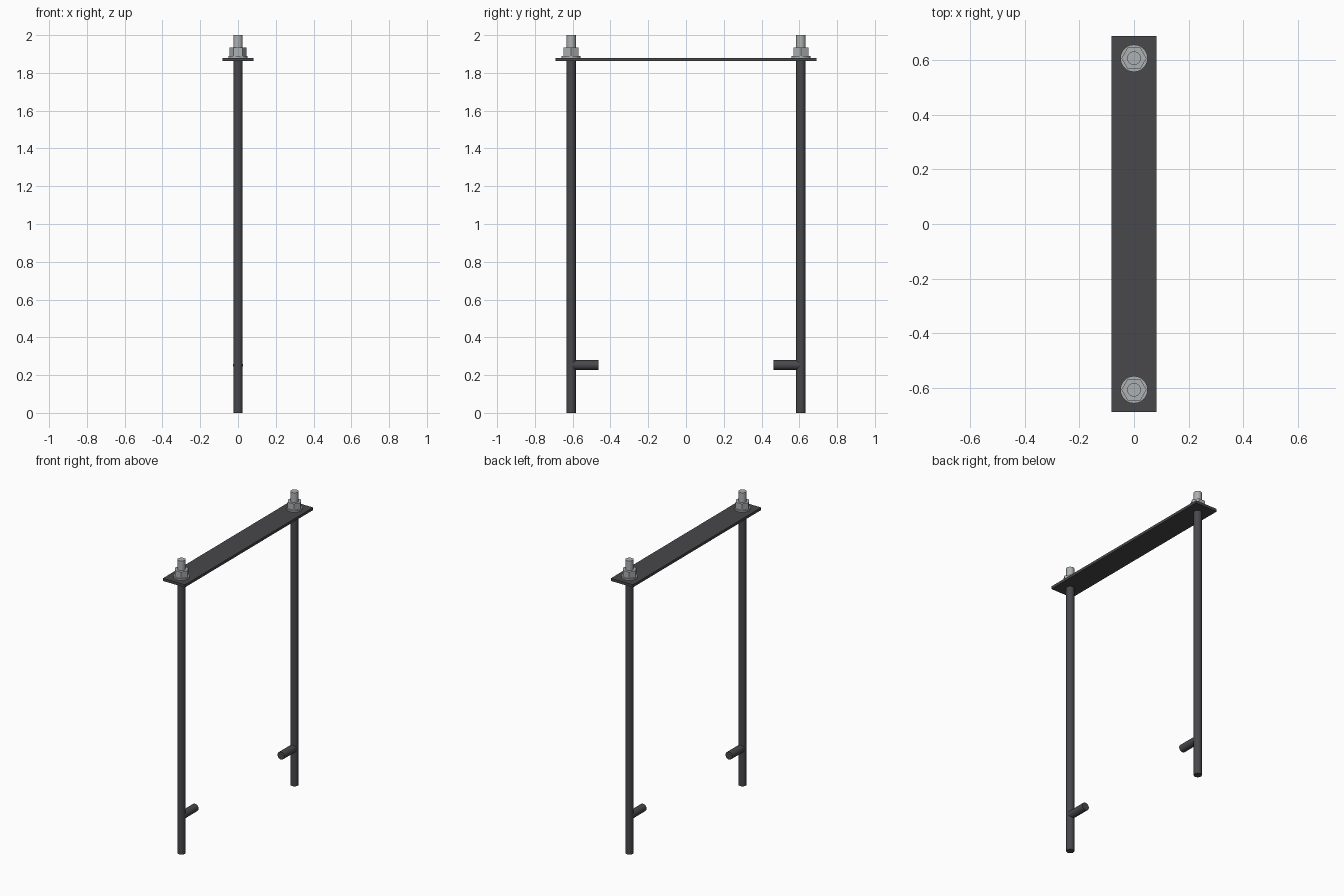
import bpy
from math import radians

if "Cube" in bpy.data.objects:
    bpy.data.objects.remove(bpy.data.objects["Cube"], do_unlink=True)


def make_material(name, colour):
    mat = bpy.data.materials.new(name)
    mat.use_nodes = True
    mat.diffuse_color = colour
    mat.node_tree.nodes["Principled BSDF"].inputs["Base Color"].default_value = colour
    return mat


dark_steel = make_material("dark steel", (0.065, 0.063, 0.07, 1))
zinc = make_material("zinc", (0.42, 0.44, 0.45, 1))

ROD_Y = 0.608
ROD_R = 0.025
PLATE_BOTTOM, PLATE_TOP = 1.862, 1.88


def finish(name, mat, smooth=True):
    obj = bpy.context.object
    obj.name = name
    obj.data.materials.append(mat)
    if smooth:
        bpy.ops.object.shade_smooth_by_angle(angle=radians(35))
    return obj


def upright(name, y, z0, z1, radius, mat, sides=24):
    """Vertical cylinder or prism between two heights."""
    bpy.ops.mesh.primitive_cylinder_add(
        vertices=sides, radius=radius, depth=z1 - z0, location=(0, y, (z0 + z1) / 2))
    return finish(name, mat, smooth=sides > 6)


# Flat strap joining both rods
bpy.ops.mesh.primitive_cube_add(size=1, location=(0, 0, (PLATE_BOTTOM + PLATE_TOP) / 2))
bpy.context.object.scale = (0.166, 1.38, PLATE_TOP - PLATE_BOTTOM)
bpy.ops.object.transform_apply(location=False, rotation=False, scale=True)
finish("top_plate", dark_steel, smooth=False)

for side, s in (("front", -1), ("back", 1)):
    y = s * ROD_Y
    # Long rod and its threaded end above the plate
    upright(side + "_rod", y, 0, PLATE_TOP - 0.005, ROD_R, dark_steel)
    upright(side + "_stud", y, PLATE_TOP - 0.005, 2, ROD_R, zinc)

    # Washer and hexagonal nut, corners along x
    upright(side + "_washer", y, PLATE_TOP, 1.89, 0.05, zinc, 32)
    nut = upright(side + "_nut", y, 1.89, 1.934, 0.046, zinc, 6)
    nut.rotation_euler.z = radians(30)

    # Short peg pointing inward near the foot
    inner = s * 0.462
    bpy.ops.mesh.primitive_cylinder_add(
        vertices=24, radius=0.026, depth=abs(y - inner),
        location=(0, (y + inner) / 2, 0.253), rotation=(radians(90), 0, 0))
    finish(side + "_peg", dark_steel)
